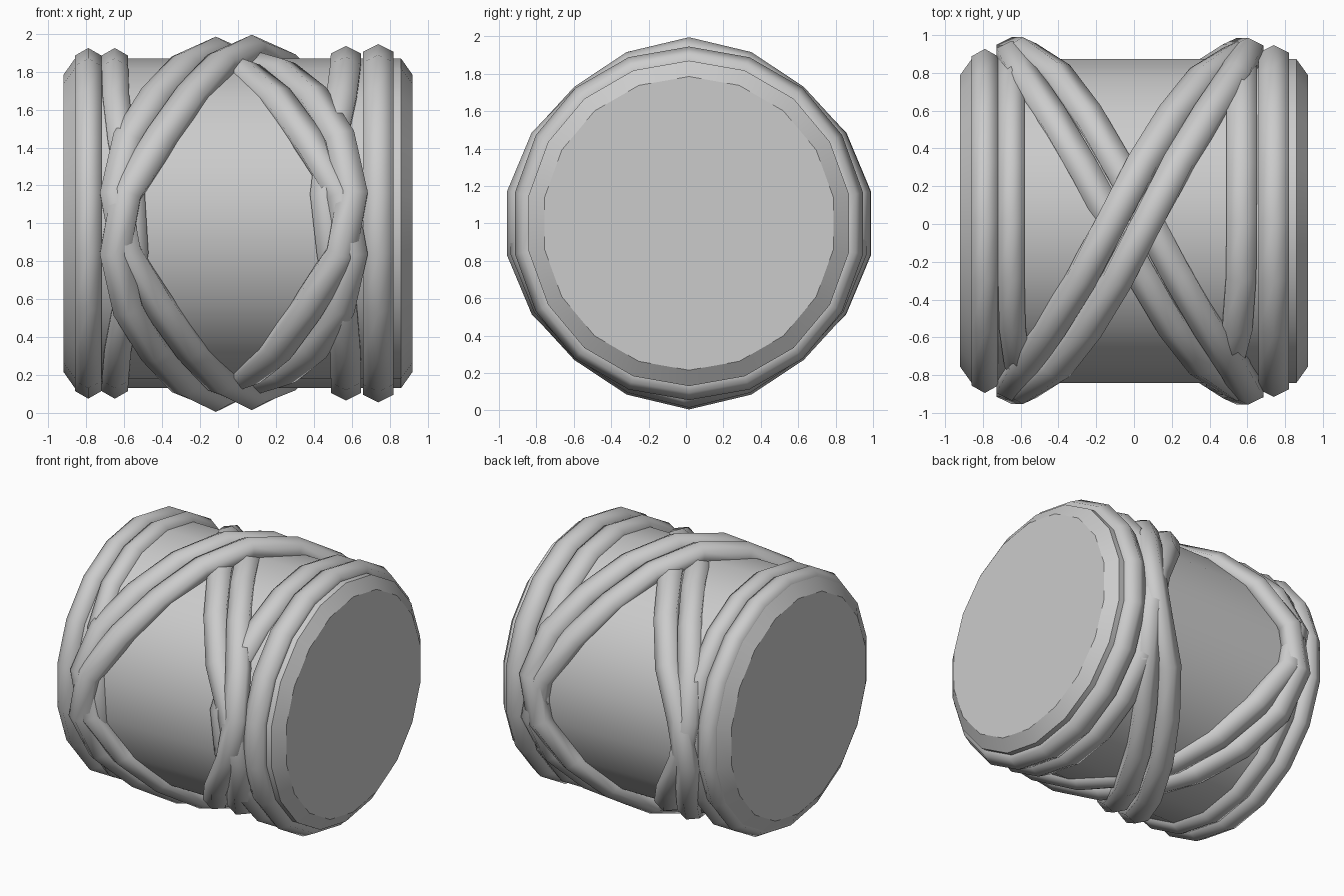
import bpy, bmesh, math
from mathutils import Vector

if "Cube" in bpy.data.objects:
    bpy.data.objects.remove(bpy.data.objects["Cube"])

SEG = 18          # steps around the drum
CY, CZ = 0.016, 1.0


def radial(phi):
    # phi runs top -> front -> bottom -> back
    return Vector((0, -math.sin(phi), math.cos(phi)))


def finish(name, bm, smooth_all):
    bmesh.ops.recalc_face_normals(bm, faces=bm.faces[:])
    me = bpy.data.meshes.new(name)
    bm.to_mesh(me)
    bm.free()
    ob = bpy.data.objects.new(name, me)
    bpy.context.collection.objects.link(ob)
    bpy.ops.object.select_all(action='DESELECT')
    ob.select_set(True)
    bpy.context.view_layer.objects.active = ob
    if smooth_all:
        bpy.ops.object.shade_smooth()
    else:
        bpy.ops.object.shade_smooth_by_angle(angle=math.radians(30))
    return ob


def drum():
    bm = bmesh.new()
    rows = []
    for x, r in [(-0.92, 0.785), (-0.86, 0.87), (0.86, 0.87), (0.92, 0.785)]:
        rows.append([bm.verts.new(Vector((x, CY, CZ)) + radial(2 * math.pi * i / SEG) * r)
                     for i in range(SEG)])
    for a, b in zip(rows, rows[1:]):
        for i in range(SEG):
            j = (i + 1) % SEG
            bm.faces.new((a[i], a[j], b[j], b[i]))
    bm.faces.new(rows[0])
    bm.faces.new(rows[-1])
    finish("drum_body", bm, False)


def rope(name, path, half_w=0.08, half_h=0.08):
    # closed six-sided rope; path(phi) gives (x, radius)
    def point(i):
        phi = 2 * math.pi * i / SEG
        x, r = path(phi)
        return Vector((x, CY, CZ)) + radial(phi) * r
    bm = bmesh.new()
    rows = []
    for i in range(SEG):
        n = radial(2 * math.pi * i / SEG)
        t = (point(i + 1) - point(i - 1)).normalized()
        side = t.cross(n).normalized()
        rows.append([bm.verts.new(point(i) + n * half_h * math.cos(k * math.pi / 3)
                                  + side * half_w * math.sin(k * math.pi / 3) / 0.866)
                     for k in range(6)])
    for i in range(SEG):
        a, b = rows[i], rows[(i + 1) % SEG]
        for k in range(6):
            m = (k + 1) % 6
            bm.faces.new((a[k], a[m], b[m], b[k]))
    finish(name, bm, True)


def hoop(x, r, bulge=0.0, at=90):
    def path(phi):
        d = (math.degrees(phi) - at + 180) % 360 - 180
        return x + bulge * math.exp(-(d / 32) ** 2), r
    return path


def lashing(direction, offset, r_top, r_side):
    # slanted loop; the two strands of a pair swap sides at front and back
    def path(phi):
        s = math.asin(0.96 * math.sin(phi)) / math.asin(0.96)
        swap = max(-1, min(1, 1.8 * math.cos(phi)))
        c = abs(math.cos(phi))
        r = r_side + (r_top - r_side) * c ** 2
        if r_top > 0.88:
            r -= 0.05 * math.sin(2 * phi) ** 2 * c
        return -0.022 - direction * 0.62 * s + offset * swap, r
    return path


drum()

# straight end hoops
rope("left_outer_hoop", hoop(-0.79, 0.845), 0.07)
rope("left_inner_hoop", hoop(-0.65, 0.845, 0.11, 95), 0.07)
rope("right_inner_hoop", hoop(0.57, 0.855, -0.11, 80), 0.08)
rope("right_outer_hoop", hoop(0.74, 0.865), 0.08)

# crossing diagonal lashings, two strands each
rope("upper_lashing_1", lashing(1, 0.095, 0.915, 0.905))
rope("upper_lashing_2", lashing(1, -0.095, 0.905, 0.885))
rope("lower_lashing_1", lashing(-1, 0.095, 0.835, 0.91))
rope("lower_lashing_2", lashing(-1, -0.095, 0.83, 0.89))
